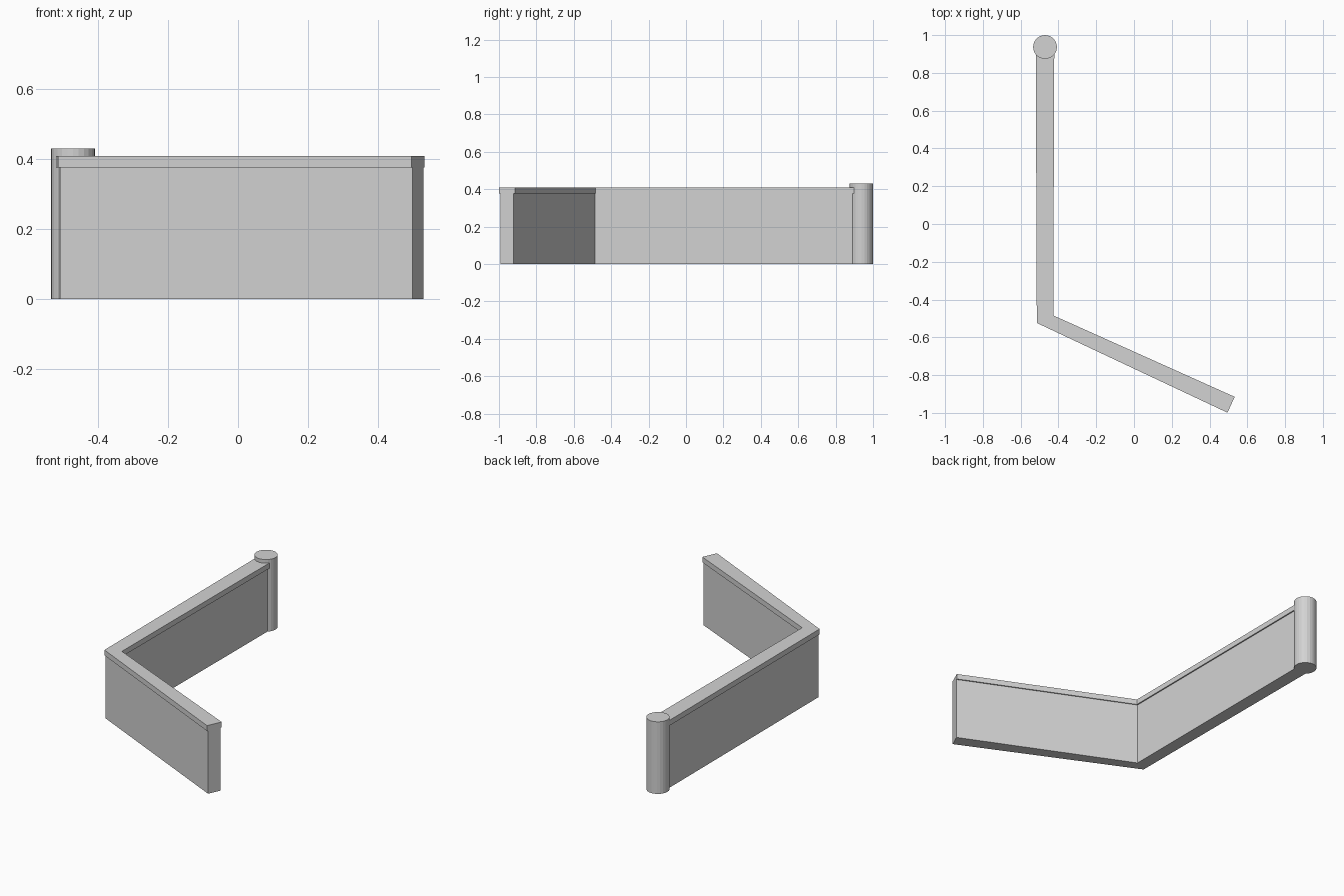
import bpy
import bmesh
from mathutils import Vector

cube = bpy.data.objects.get("Cube")
if cube:
    bpy.data.objects.remove(cube, do_unlink=True)

# One plain grey for every part
grey = bpy.data.materials.new("light_grey")
grey.use_nodes = True
colour = (0.65, 0.65, 0.65, 1)
grey.diffuse_color = colour
bsdf = next(n for n in grey.node_tree.nodes if n.type == 'BSDF_PRINCIPLED')
bsdf.inputs["Base Color"].default_value = colour
bsdf.inputs["Roughness"].default_value = 0.8

# Path stations: centre and the half-width vector across the wall
STATIONS = [
    ((-0.471, 0.93), (0.049, 0.0)),
    ((-0.471, -0.504), (0.0435, 0.02)),
    ((0.514, -0.957), (0.019, 0.042)),
]


def finish(name, bm):
    bmesh.ops.recalc_face_normals(bm, faces=bm.faces)
    mesh = bpy.data.meshes.new(name)
    bm.to_mesh(mesh)
    bm.free()
    mesh.materials.append(grey)
    obj = bpy.data.objects.new(name, mesh)
    bpy.context.collection.objects.link(obj)
    return obj


def ribbon(name, width, low, high):
    """Closed wall section that follows the bent path."""
    bm = bmesh.new()
    rings = []
    for centre, half in STATIONS:
        c, h = Vector(centre), Vector(half) * width
        corners = [(c - h, low), (c + h, low), (c + h, high), (c - h, high)]
        rings.append([bm.verts.new((p.x, p.y, z)) for p, z in corners])
    for a, b in zip(rings, rings[1:]):
        for i in range(4):
            j = (i + 1) % 4
            bm.faces.new((a[i], a[j], b[j], b[i]))
    bm.faces.new(rings[0])
    bm.faces.new(rings[-1])
    return finish(name, bm)


# Bent wall with a slightly wider coping on top
ribbon("wall", 0.85, 0.0, 0.376)
ribbon("wall_coping", 1.0, 0.376, 0.408)

# Round post at the back end
HEIGHT = 0.43
bm = bmesh.new()
bmesh.ops.create_cone(bm, cap_ends=True, segments=24, radius1=0.063,
                      radius2=0.063, depth=HEIGHT)
bmesh.ops.translate(bm, verts=bm.verts, vec=(-0.471, 0.937, HEIGHT / 2))
finish("end_post", bm)
